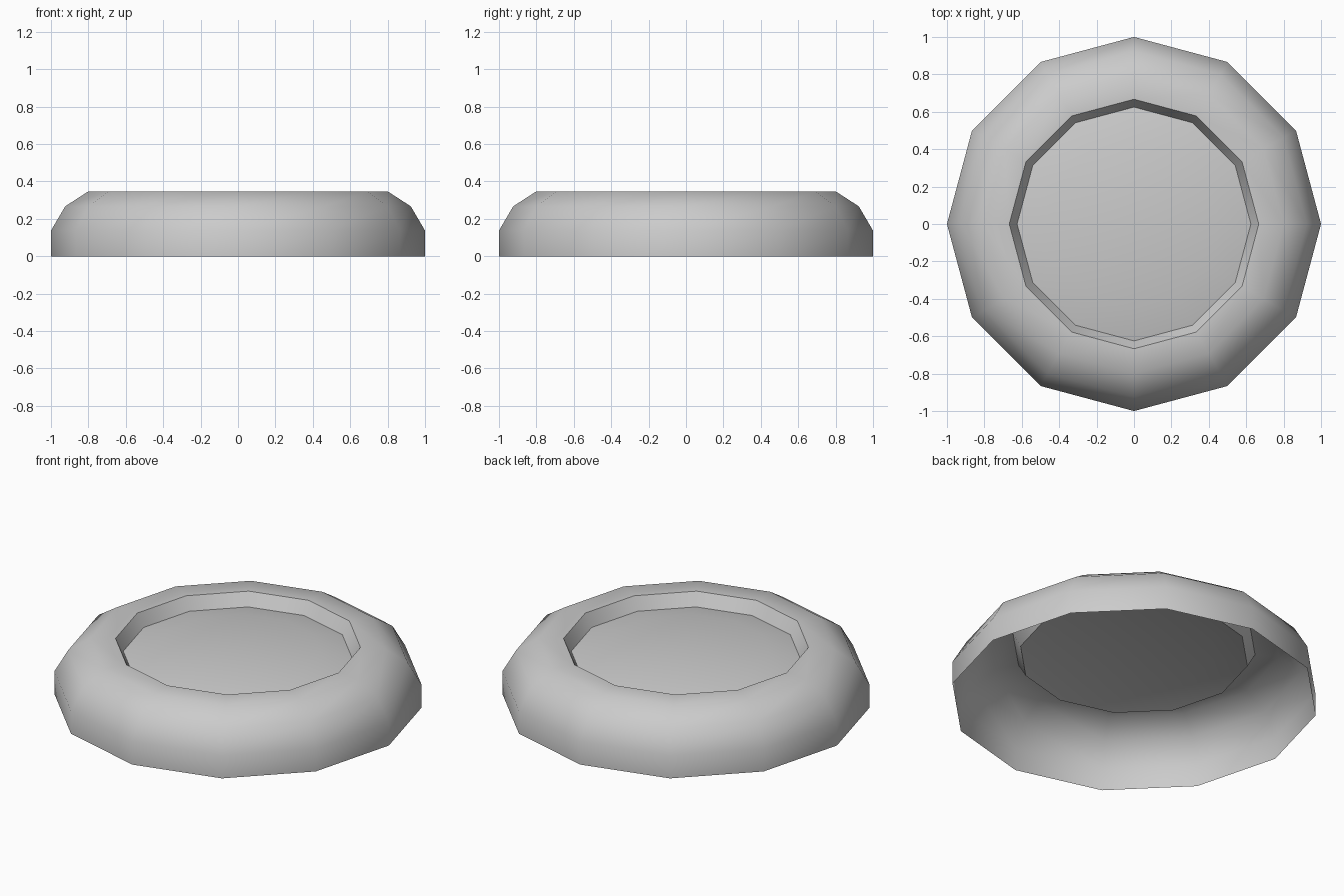
import bpy
import bmesh
import math

SIDES = 12

cube = bpy.data.objects.get("Cube")
if cube:
    bpy.data.objects.remove(cube, do_unlink=True)

grey = bpy.data.materials.new("plain grey")
grey.use_nodes = True
colour = (0.6, 0.6, 0.6, 1)
grey.diffuse_color = colour
grey.node_tree.nodes["Principled BSDF"].inputs["Base Color"].default_value = colour


def lathe(name, profile):
    """Turn (radius, height) points around z; a zero radius closes the middle."""
    bm = bmesh.new()
    rings = []
    for r, z in profile:
        if r == 0:
            rings.append([bm.verts.new((0, 0, z))] * SIDES)
            continue
        angles = [math.tau * i / SIDES for i in range(SIDES)]
        rings.append([bm.verts.new((r * math.cos(a), r * math.sin(a), z)) for a in angles])
    for low, high in zip(rings, rings[1:]):
        for i in range(SIDES):
            j = (i + 1) % SIDES
            corners = dict.fromkeys((low[i], low[j], high[j], high[i]))
            bm.faces.new(list(corners)).smooth = True
    mesh = bpy.data.meshes.new(name)
    bm.to_mesh(mesh)
    bm.free()
    mesh.materials.append(grey)
    obj = bpy.data.objects.new(name, mesh)
    bpy.context.collection.objects.link(obj)
    return obj


# Rounded outer shell, open underneath
lathe("outer_shell", [(1, 0), (1, 0.137), (0.924, 0.267), (0.8, 0.347), (0.667, 0.347)])

# Sloping wall of the recess
lathe("recess_wall", [(0.667, 0.347), (0.625, 0.272)])

# Gently domed floor of the recess
lathe("recess_floor", [(0.625, 0.272), (0.45, 0.31), (0, 0.32)])
